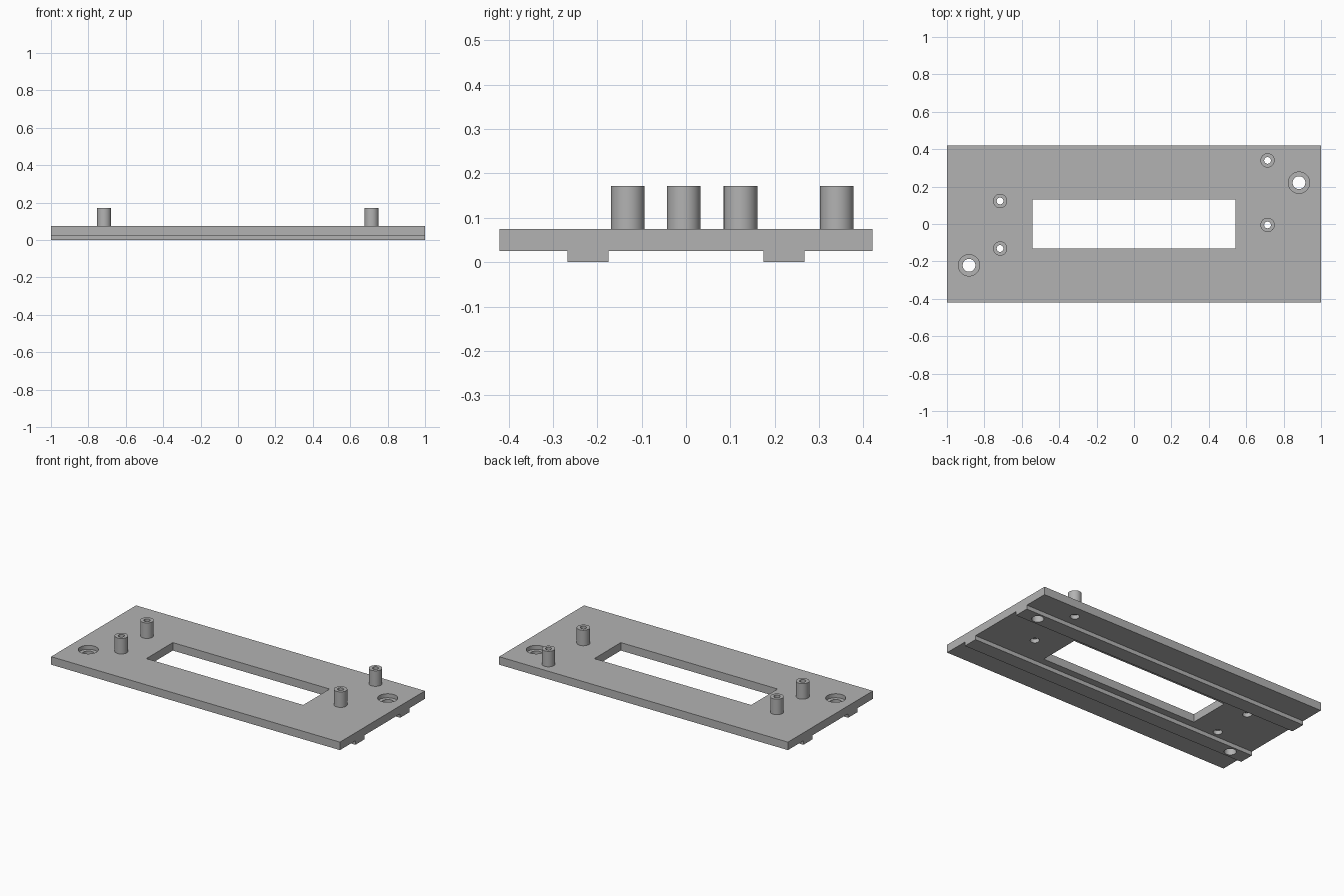
import bpy
import bmesh
from math import cos, sin, tau, radians

if "Cube" in bpy.data.objects:
    bpy.data.objects.remove(bpy.data.objects["Cube"], do_unlink=True)

grey = bpy.data.materials.new("plain grey")
grey.use_nodes = True
grey.diffuse_color = (0.45, 0.45, 0.45, 1)
grey.node_tree.nodes["Principled BSDF"].inputs["Base Color"].default_value = grey.diffuse_color

TOP, UNDER, POST_TOP = 0.075, 0.025, 0.172
SEGMENTS = 40


def make_object(name, bm):
    bmesh.ops.recalc_face_normals(bm, faces=bm.faces)
    mesh = bpy.data.meshes.new(name)
    bm.to_mesh(mesh)
    bm.free()
    mesh.materials.append(grey)
    obj = bpy.data.objects.new(name, mesh)
    bpy.context.collection.objects.link(obj)
    return obj


def extrude_x(name, section, half):
    """Closed (y, z) section extruded along x."""
    bm = bmesh.new()
    face = bm.faces.new([bm.verts.new((-half, y, z)) for y, z in section])
    new = bmesh.ops.extrude_face_region(bm, geom=[face])["geom"]
    verts = [v for v in new if isinstance(v, bmesh.types.BMVert)]
    bmesh.ops.translate(bm, verts=verts, vec=(2 * half, 0, 0))
    return make_object(name, bm)


def lathe(name, profile, x, y, loop=False):
    """Turn an (r, z) profile; solid ends are capped unless it loops."""
    bm = bmesh.new()
    rings = [[bm.verts.new((x + r * cos(tau * i / SEGMENTS), y + r * sin(tau * i / SEGMENTS), z))
              for i in range(SEGMENTS)] for r, z in profile]
    pairs = list(zip(rings, rings[1:]))
    if loop:
        pairs.append((rings[-1], rings[0]))
    else:
        bm.faces.new(rings[0])
        bm.faces.new(rings[-1])
    for a, b in pairs:
        for i in range(SEGMENTS):
            j = (i + 1) % SEGMENTS
            bm.faces.new((a[i], a[j], b[j], b[i]))
    return make_object(name, bm)


def smooth(obj):
    bpy.ops.object.select_all(action="DESELECT")
    obj.select_set(True)
    bpy.context.view_layer.objects.active = obj
    bpy.ops.object.shade_smooth_by_angle(angle=radians(30))


# Base plate with two rails along its underside
half_section = [(0.175, UNDER), (0.175, 0), (0.267, 0), (0.267, UNDER), (0.42, UNDER), (0.42, TOP)]
section = half_section + [(-y, z) for y, z in reversed(half_section)]
plate = extrude_x("base_plate", section, 1.0)

# Central window cutter
cutters = [extrude_x("window_cutter", [(-0.131, -0.1), (0.131, -0.1), (0.131, 0.2), (-0.131, 0.2)], 0.543)]

# Counterbored screw holes at opposite corners
for s in (-1, 1):
    cutters.append(lathe("screw_hole_cutter",
                         [(0.034, -0.1), (0.034, 0.05), (0.057, 0.05), (0.057, 0.2)], 0.882 * s, 0.221 * s))

# Hollow standoffs, each with a stepped hole through the plate
posts = {"right_front": (-0.716, -0.131), "right_back": (-0.716, 0.123),
         "left_front": (0.714, -0.005), "left_back": (0.714, 0.34)}
for place, (x, y) in posts.items():
    post = lathe("standoff_" + place,
                 [(0.038, TOP), (0.038, POST_TOP), (0.018, POST_TOP), (0.018, TOP)], x, y, loop=True)
    smooth(post)
    cutters.append(lathe("standoff_hole_cutter",
                         [(0.026, -0.1), (0.026, 0.05), (0.018, 0.05), (0.018, 0.2)], x, y))

# Cut the openings, bake the result and drop the cutters
for cutter in cutters:
    cutter.hide_render = True
    mod = plate.modifiers.new(cutter.name, "BOOLEAN")
    mod.operation = "DIFFERENCE"
    mod.solver = "EXACT"
    mod.object = cutter
bpy.context.view_layer.update()
baked = bpy.data.meshes.new_from_object(plate.evaluated_get(bpy.context.evaluated_depsgraph_get()))
plate.modifiers.clear()
plate.data = baked
for cutter in cutters:
    bpy.data.objects.remove(cutter, do_unlink=True)
smooth(plate)
